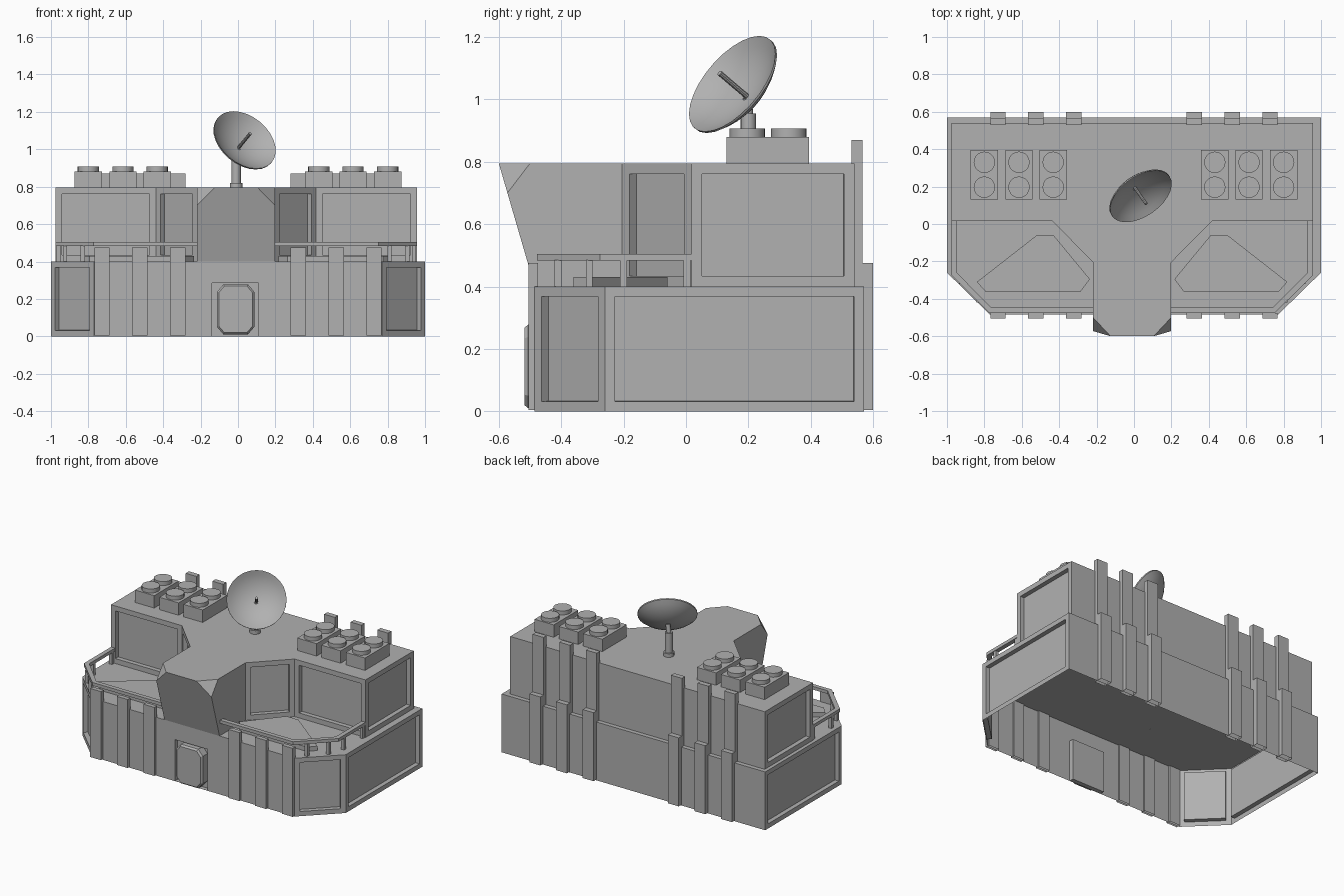
import bpy, bmesh, math
from mathutils import Vector, Matrix

if "Cube" in bpy.data.objects:
    bpy.data.objects.remove(bpy.data.objects["Cube"])

CX = -0.01  # the upper storey is mirrored about this x

# one mid-grey finish for every part
grey = bpy.data.materials.new("grey")
grey.diffuse_color = (0.44, 0.44, 0.44, 1)
grey.use_nodes = True
grey.node_tree.nodes["Principled BSDF"].inputs["Base Color"].default_value = grey.diffuse_color


def finish(bm, name):
    me = bpy.data.meshes.new(name)
    bm.to_mesh(me)
    bm.free()
    me.materials.append(grey)
    ob = bpy.data.objects.new(name, me)
    bpy.context.collection.objects.link(ob)
    return ob


def prism_bm(pts, z0, z1, open_bottom=False):
    bm = bmesh.new()
    lo = [bm.verts.new((x, y, z0)) for x, y in pts]
    hi = [bm.verts.new((x, y, z1)) for x, y in pts]
    base = bm.faces.new(lo)
    bm.faces.new(hi)
    for i in range(len(pts)):
        j = (i + 1) % len(pts)
        bm.faces.new((lo[i], lo[j], hi[j], hi[i]))
    bmesh.ops.recalc_face_normals(bm, faces=bm.faces[:])
    if open_bottom:
        bm.faces.remove(base)
    bm.normal_update()
    return bm


def prism(name, pts, z0, z1, open_bottom=False):
    return finish(prism_bm(pts, z0, z1, open_bottom), name)


def box(name, x0, x1, y0, y1, z0, z1, open_bottom=False):
    return prism(name, [(x0, y0), (x1, y0), (x1, y1), (x0, y1)], z0, z1, open_bottom)


def smooth(ob):
    bpy.ops.object.select_all(action='DESELECT')
    ob.select_set(True)
    bpy.context.view_layer.objects.active = ob
    bpy.ops.object.shade_smooth_by_angle(angle=math.radians(35))
    return ob


def cyl(name, a, b, r, n=16):
    a, b = Vector(a), Vector(b)
    bm = bmesh.new()
    rot = (b - a).to_track_quat('Z', 'Y').to_matrix().to_4x4()
    bmesh.ops.create_cone(bm, cap_ends=True, segments=n, radius1=r, radius2=r,
                          depth=(b - a).length,
                          matrix=Matrix.Translation((a + b) / 2) @ rot)
    return smooth(finish(bm, name))


def recess(bm, test, inset, depth=0.03):
    bm.normal_update()
    faces = [f for f in bm.faces
             if abs(f.normal.z) < 0.1 and test(f.normal, f.calc_center_median())]
    for t, d in ((inset, 0.0), (0.0005, -depth)):
        bmesh.ops.inset_individual(bm, faces=faces, thickness=t, depth=d, use_even_offset=True)


def sym(half):
    return [(CX + x, y) for x, y in half] + [(CX - x, y) for x, y in reversed(half)]


# lower storey: open underneath, recessed side and corner panels
bm = prism_bm([(-1, 0.57), (-1, -0.26), (-0.77, -0.485), (0.77, -0.485), (1, -0.26), (1, 0.57)],
              0, 0.40, True)
recess(bm, lambda n, c: abs(n.x) > 0.4, 0.032)
# doorway niche in the front wall
for co, no in (((-0.14, 0, 0), (1, 0, 0)), ((0.11, 0, 0), (1, 0, 0)), ((0, 0, 0.285), (0, 0, 1))):
    bm.normal_update()
    fs = [f for f in bm.faces if f.normal.y < -0.99 and f.calc_center_median().y < -0.48
          and (no[2] == 0 or abs(f.calc_center_median().x + 0.015) < 0.02)]
    geom = set(fs)
    for f in fs:
        geom.update(f.edges)
        geom.update(f.verts)
    bmesh.ops.bisect_plane(bm, geom=list(geom), plane_co=co, plane_no=no)
recess(bm, lambda n, c: n.y < -0.99 and abs(c.x + 0.015) < 0.02 and c.z < 0.2, 0.0005)
finish(bm, "lower_storey")

# door leaf with clipped corners and a bevelled front, open at the back
bm = prism_bm([(-0.112, 0.05), (-0.078, 0.01), (0.053, 0.01), (0.087, 0.05),
               (0.087, 0.238), (0.053, 0.278), (-0.078, 0.278), (-0.112, 0.238)], 0.455, 0.506, True)
top = max(bm.faces, key=lambda f: f.calc_center_median().z)
bmesh.ops.inset_individual(bm, faces=[top], thickness=0.01, depth=0.012, use_even_offset=True)
bm.transform(Matrix.Rotation(math.pi / 2, 4, 'X'))
finish(bm, "door")

# upper storey
bm = prism_bm(sym([(0.966, 0.54), (0.966, 0.017), (0.428, 0.017), (0.209, -0.205)]), 0.40, 0.795, True)
recess(bm, lambda n, c: abs(n.x) > 0.4 or (n.y < -0.9 and abs(c.x) > 0.3), 0.034)
finish(bm, "upper_storey")

# overhanging nose with two clipped top corners
bm = bmesh.new()
for s in (-1, 1):
    for x, y, z in ((0.209, -0.205, 0.40), (0.209, -0.205, 0.795), (0.209, -0.485, 0.40),
                    (0.115, -0.60, 0.795), (0.209, -0.50, 0.795), (0.209, -0.5724, 0.70)):
        bm.verts.new((CX + s * x, y, z))
bmesh.ops.convex_hull(bm, input=bm.verts[:])
bmesh.ops.dissolve_limit(bm, angle_limit=0.02, verts=bm.verts[:], edges=bm.edges[:])
bmesh.ops.recalc_face_normals(bm, faces=bm.faces[:])
finish(bm, "nose")

for s, side in ((-1, "left"), (1, "right")):
    # buttress ribs, front and back
    for c in (0.323, 0.525, 0.727):
        x0, x1 = s * c - 0.041, s * c + 0.041
        box("front_rib_" + side, x0, x1, -0.505, -0.475, 0.005, 0.475, True)
        box("back_rib_low_" + side, x0, x1, 0.54, 0.60, 0.005, 0.475, True)
        box("back_rib_high_" + side, x0, x1, 0.53, 0.565, 0.40, 0.87, True)

    # raised plate on the deck
    prism("deck_plate_" + side,
          [(CX + s * x, y) for x, y in ((0.83, -0.31), (0.785, -0.36), (0.275, -0.36),
                                        (0.226, -0.295), (0.42, -0.06), (0.51, -0.06))],
          0.40, 0.43, True)

    # railing and its posts
    prism("rail_" + side,
          [(CX + s * x, y) for x, y in ((0.2, -0.477), (0.762, -0.477), (0.966, -0.275), (0.966, 0.02),
                                        (0.936, 0.02), (0.936, -0.262), (0.752, -0.447), (0.2, -0.447))],
          0.483, 0.505)
    for x, y in ((0.82, -0.41), (0.915, -0.31), (0.951, -0.2), (0.951, 0.003)):
        px = CX + s * x
        box("rail_post_" + side, px - 0.011, px + 0.011, y - 0.011, y + 0.011, 0.40, 0.485)

    # roof vents: box with two round caps
    for c in (0.432, 0.615, 0.80):
        x = s * c
        box("vent_box_" + side, x - 0.073, x + 0.073, 0.13, 0.395, 0.79, 0.88)
        for y in (0.197, 0.33):
            cyl("vent_cap_" + side, (x, y, 0.875), (x, y, 0.907), 0.057, 20)

# dish mast
cyl("mast_foot", (CX, 0.2, 0.79), (CX, 0.2, 0.82), 0.034)
cyl("mast", (CX, 0.2, 0.80), (CX, 0.2, 0.955), 0.025)
cyl("mast_head", (CX, 0.2, 0.95), (0.0, 0.197, 1.005), 0.015)

# dish: thin spherical cap turned about its axis
axis = Vector((0.47, -0.67, 0.57)).normalized()
rim, R, D = Vector((0.037, 0.148, 1.05)), 0.187, 0.07
S = (R * R + D * D) / (2 * D)
amax = math.asin(R / S)
inner = [(S * math.sin(amax * i / 6), S - S * math.cos(amax * i / 6)) for i in range(7)]
outer = [(r, z - 0.008) for r, z in reversed(inner)]
bm = bmesh.new()
vs = [bm.verts.new((r, 0, z - D)) for r, z in inner + outer]
es = [bm.edges.new(p) for p in zip(vs, vs[1:])]
bmesh.ops.spin(bm, geom=vs + es, cent=(0, 0, 0), axis=(0, 0, 1), angle=2 * math.pi, steps=28)
bmesh.ops.remove_doubles(bm, verts=bm.verts[:], dist=1e-4)
bmesh.ops.recalc_face_normals(bm, faces=bm.faces[:])
bm.transform(Matrix.Translation(rim) @ axis.to_track_quat('Z', 'Y').to_matrix().to_4x4())
smooth(finish(bm, "dish"))
base = rim - axis * D
cyl("dish_feed", base, base + axis * 0.13, 0.009, 10)
